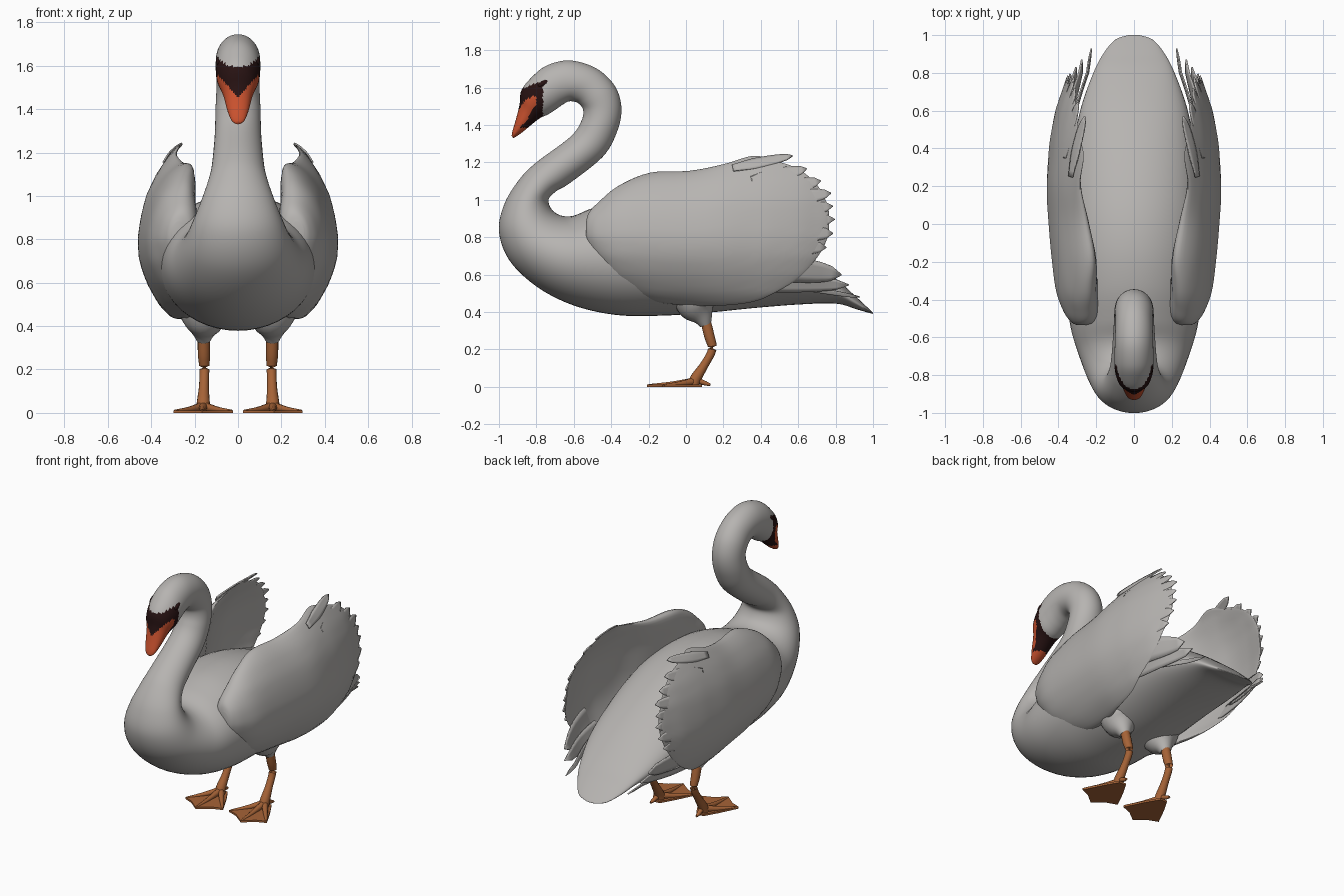
import bpy, bmesh, math
from mathutils import Vector

if "Cube" in bpy.data.objects:
    bpy.data.objects.remove(bpy.data.objects["Cube"])


def material(name, rgb):
    m = bpy.data.materials.new(name)
    m.diffuse_color = (*rgb, 1)
    m.use_nodes = True
    m.node_tree.nodes["Principled BSDF"].inputs["Base Color"].default_value = m.diffuse_color
    return m


PLUMAGE = material("pale_plumage", (0.47, 0.455, 0.44))
MASK = material("dark_mask", (0.02, 0.006, 0.006))
BEAK = material("orange_beak", (0.60, 0.085, 0.028))
LEG = material("brown_orange_leg", (0.38, 0.125, 0.038))


def finish(name, bm, mats, mirror=False, angle=50):
    bmesh.ops.recalc_face_normals(bm, faces=bm.faces[:])
    me = bpy.data.meshes.new(name)
    bm.to_mesh(me)
    bm.free()
    ob = bpy.data.objects.new(name, me)
    bpy.context.collection.objects.link(ob)
    for m in mats:
        me.materials.append(m)
    if mirror:
        ob.modifiers.new("mirror", 'MIRROR').use_mirror_merge = False
    bpy.ops.object.select_all(action='DESELECT')
    ob.select_set(True)
    bpy.context.view_layer.objects.active = ob
    bpy.ops.object.shade_smooth_by_angle(angle=math.radians(angle))
    return ob


def spline(rows, steps):
    """Smooth interpolation through rows of numbers."""
    out = []
    for i in range(len(rows) - 1):
        p0, p1 = rows[max(i - 1, 0)], rows[i]
        p2, p3 = rows[i + 1], rows[min(i + 2, len(rows) - 1)]
        for s in range(steps):
            t = s / steps
            out.append([0.5 * (2 * b + (c - a) * t + (2 * a - 5 * b + 4 * c - d) * t * t
                               + (3 * b - a - 3 * c + d) * t ** 3)
                        for a, b, c, d in zip(p0, p1, p2, p3)])
    return out + [list(rows[-1])]


def lerp(table, v):
    if v <= table[0][0]:
        return table[0][1]
    for (a, fa), (b, fb) in zip(table, table[1:]):
        if v <= b:
            return fa + (fb - fa) * (v - a) / (b - a)
    return table[-1][1]


def loft(rings):
    bm = bmesh.new()
    vs = [[bm.verts.new(p) for p in r] for r in rings]
    n = len(vs[0])
    for a, b in zip(vs, vs[1:]):
        for j in range(n):
            bm.faces.new((a[j], a[(j + 1) % n], b[(j + 1) % n], b[j]))
    bm.faces.new(vs[0])
    bm.faces.new(vs[-1])
    return bm


def tube(name, rows, mat, sides=12, steps=4):
    """Mirrored tube through rows of x, y, z, radius."""
    rows = spline(rows, steps)
    rings = []
    for i, r in enumerate(rows):
        t = Vector(rows[min(i + 1, len(rows) - 1)][:3]) - Vector(rows[max(i - 1, 0)][:3])
        q = t.to_track_quat('Z', 'Y')
        rings.append([Vector(r[:3]) + q @ Vector((math.cos(a), math.sin(a), 0)) * r[3]
                      for a in (2 * math.pi * j / sides for j in range(sides))])
    return finish(name, loft(rings), [mat], True)


# Body, neck, head and beak: belly-side y z, back-side y z, half width
torso = [(1.0, .39, 1.0, .396, .03), (.975, .396, .975, .42, .10), (.91, .415, .90, .49, .16),
         (.80, .445, .80, .58, .215), (.60, .44, .60, .73, .285), (.35, .42, .35, .87, .33),
         (.10, .395, .10, .97, .36), (-.15, .38, -.12, 1.01, .37), (-.38, .385, -.33, 1.0, .36),
         (-.60, .435, -.50, .955, .335), (-.79, .53, -.60, .915, .29),
         (-.94, .67, -.665, .915, .245), (-1.0, .83, -.715, .945, .205)]
neck = [(-.97, .98, -.735, 1.0, .165), (-.89, 1.11, -.695, 1.045, .135),
        (-.80, 1.2, -.62, 1.09, .12), (-.62, 1.335, -.445, 1.23, .107),
        (-.56, 1.42, -.37, 1.36, .104), (-.55, 1.48, -.345, 1.48, .10),
        (-.575, 1.515, -.37, 1.59, .10), (-.60, 1.525, -.44, 1.675, .098)]
head = [(-.63, 1.525, -.53, 1.725, .10), (-.665, 1.505, -.64, 1.745, .102),
        (-.70, 1.48, -.75, 1.715, .103), (-.74, 1.455, -.825, 1.655, .10),
        (-.775, 1.44, -.88, 1.585, .084), (-.81, 1.415, -.89, 1.51, .066),
        (-.87, 1.365, -.908, 1.435, .05), (-.91, 1.337, -.927, 1.37, .032),
        (-.925, 1.33, -.932, 1.343, .014)]
rings = []
for yo, zo, yi, zi, w in spline(torso + neck + head, 7):
    c = Vector((0, (yo + yi) / 2, (zo + zi) / 2))
    v = Vector((0, (yi - yo) / 2, (zi - zo) / 2))
    rings.append([c + Vector((w * math.cos(a), 0, 0)) + v * math.sin(a)
                  for a in (2 * math.pi * j / 48 for j in range(48))])
bm = loft(rings)
bm.normal_update()
bmesh.ops.recalc_face_normals(bm, faces=bm.faces[:])
for f in bm.faces:
    x, y, z = f.calc_center_median()
    under = f.normal.z < -0.35 and f.normal.y > -0.2
    if y < -.765 and 1.3 < z < 1.60 + (y + .865) * .35:
        f.material_index = 1
        if y < -.80 and z < 1.455 + 1.1 * abs(x) and not (under and z > 1.385):
            f.material_index = 2
finish("body_neck_head", bm, [PLUMAGE, MASK, BEAK])

# Dark eye corners of the mask
bm = bmesh.new()
bmesh.ops.create_uvsphere(bm, u_segments=16, v_segments=10, radius=1)
for v in bm.verts:
    v.co = Vector((.088 + .013 * v.co.x, -.762 + .03 * v.co.y, 1.622 + .016 * v.co.z + .012 * v.co.y))
finish("eye", bm, [MASK], True)

# Folded wings: crescent sections along y
OUTER = [(.43, .335), (.5, .385), (.6, .43), (.7, .458), (.8, .463), (.9, .45), (1.0, .43),
         (1.1, .39), (1.2, .33), (1.27, .265)]
stations = [(-.535, .80, .88, .66, .05), (-.52, .74, .93, .72, .12), (-.47, .66, .985, .80, .18),
            (-.36, .54, 1.075, .89, .215), (-.19, .46, 1.145, .94, .22),
            (.02, .435, 1.155, .98, .18), (.2, .435, 1.19, 1.0, .10), (.36, .455, 1.235, .98, .05),
            (.47, .50, 1.21, .955, .032), (.6, .58, 1.165, .90, .026), (.7, .69, 1.08, .83, .02),
            (.75, .78, .99, .79, .016), (.765, .84, .93, .77, .01)]
rings = []
for y, zb, zt, k, t in spline(stations, 5):
    ring = []
    for j in range(48):
        a = 2 * math.pi * j / 48
        z = zb + (zt - zb) * (1 - math.cos(a)) / 2
        ring.append((lerp(OUTER, z) * k - t / 2 + t / 2 * math.sin(a), y, z))
    rings.append(ring)
finish("wing", loft(rings), [PLUMAGE], True)

# Flight feathers: thin leaves that follow the wing surface
SPREAD = [(.2, 1.0), (.4, .97), (.6, .90), (.7, .84), (.8, .77), (.95, .74)]


def feather(name, root, tip, width, inset=.012):
    bm = bmesh.new()
    r, t = Vector(root), Vector(tip)
    d = (t - r).normalized()
    side = Vector((-d.y, d.x))
    prev = None
    for i in range(11):
        s = i / 10
        w = width * math.sqrt(max(1 - s ** 3, .002)) * (.6 + .4 * min(1, s * 3))
        row = []
        for e in (-1, -.5, 0, .5, 1):
            p = r.lerp(t, s) + side * w * e
            row.append(bm.verts.new((lerp(OUTER, p.y) * lerp(SPREAD, p.x) - inset, p.x, p.y)))
        if prev:
            for j in range(4):
                bm.faces.new((prev[j], prev[j + 1], row[j + 1], row[j]))
        prev = row
    ob = finish(name, bm, [PLUMAGE], True)
    m = ob.modifiers.new("thickness", 'SOLIDIFY')
    m.thickness = .008
    m.offset = 0


tips = [((.25, 1.17), (.57, 1.235), .028), ((.35, 1.10), (.645, 1.165), .04),
        ((.42, 1.04), (.72, 1.10), .045), ((.45, .99), (.775, 1.035), .045),
        ((.45, .93), (.785, .965), .045), ((.45, .88), (.795, .895), .045),
        ((.45, .82), (.785, .82), .05), ((.40, .75), (.75, .745), .05)]
for i, (a, b, w) in enumerate(tips):
    feather(f"flight_feather_{i + 1}", a, b, w, .010 + .001 * (i % 3))
feather("lower_feather_upper", (.30, .66), (.83, .60), .075, .022)
feather("lower_feather_middle", (.22, .56), (.87, .545), .05, .03)
feather("lower_feather_thin", (.5, .55), (.93, .48), .014, .05)

# Thighs, shanks, toes
tube("thigh", [(.155, .04, .52, .13), (.155, .06, .43, .105), (.158, .09, .37, .055),
               (.158, .105, .33, .03)], PLUMAGE, 20)
tube("shank", [(.158, .10, .37, .028), (.157, .125, .27, .028), (.155, .14, .20, .023),
               (.157, .10, .12, .023), (.16, .055, .05, .03), (.16, .04, .012, .032)], LEG, 14)
for name, x, y in (("inner", .03, -.12), ("middle", .165, -.2), ("outer", .29, -.12)):
    tube(name + "_toe", [(.16, .05, .03, .022), ((x + .16) / 2, (y + .05) / 2, .015, .014),
                         (x, y, .008, .007)], LEG, 10)
tube("hind_toe", [(.16, .05, .04, .016), (.165, .10, .02, .013), (.168, .13, .011, .007)], LEG, 10)

# Webbed feet
bm = bmesh.new()
outline = [(.135, .085), (.085, .0), (.022, -.125), (.09, -.15), (.165, -.208),
           (.235, -.15), (.298, -.125), (.235, .0), (.185, .085)]
face = bm.faces.new([bm.verts.new((x, y, 0)) for x, y in outline])
top = bmesh.ops.extrude_face_region(bm, geom=[face])
bmesh.ops.translate(bm, vec=(0, 0, .012),
                    verts=[v for v in top["geom"] if isinstance(v, bmesh.types.BMVert)])
finish("foot_web", bm, [LEG], True, 30)
